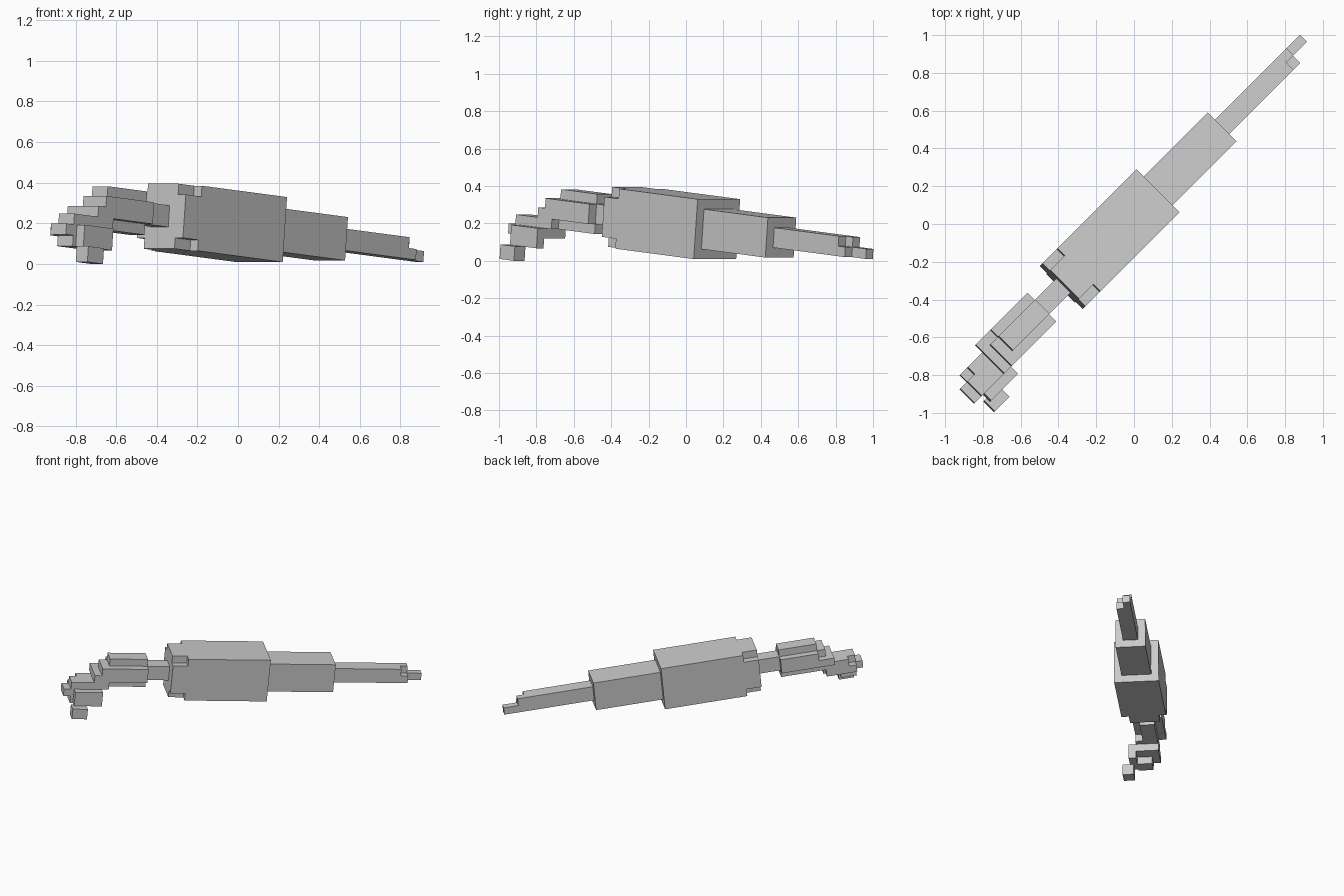
import bpy, bmesh, math
from mathutils import Matrix, Vector

if "Cube" in bpy.data.objects:
    bpy.data.objects.remove(bpy.data.objects["Cube"])

# Blocky creature lying diagonally, nose at -x -y, tail at +x +y, tilted down to the tail
P = math.atan(0.0938)
C, S, R = math.cos(P), math.sin(P), math.sqrt(0.5)
AXES = Matrix(((C * R, -R, S * R), (C * R, R, S * R), (-S, 0, C)))


def blocks(name, *boxes):
    """One object from boxes given as (u0, u1, t0, t1, w0, w1): along, across, up."""
    bm = bmesh.new()
    for u0, u1, t0, t1, w0, w1 in boxes:
        for v in bmesh.ops.create_cube(bm, size=1)["verts"]:
            p = Vector((u0 if v.co.x < 0 else u1, t0 if v.co.y < 0 else t1, w0 if v.co.z < 0 else w1))
            v.co = AXES @ p
    me = bpy.data.meshes.new(name)
    bm.to_mesh(me)
    bm.free()
    ob = bpy.data.objects.new(name, me)
    bpy.context.collection.objects.link(ob)
    return ob


V = 0.0536                      # block size
TC, WC = 0.034, 0.187           # centre line


def t(n): return TC + n * V


def w(n): return WC + n * V


# Body with its four front corners notched
blocks("body",
       (-0.412, 0.183, t(-3), t(3), w(-3), w(3)),
       (-0.52, -0.412, t(-2), t(2), w(-3), w(3)),
       (-0.52, -0.412, t(-3), t(3), w(-2), w(2)))

# Tail in narrowing sections with a stepped tip
blocks("tail_base", (0.183, 0.668, t(-2), t(2), w(-2), w(2)))
blocks("tail_end",
       (0.668, 1.158, t(-1), t(0), w(0), w(1)),
       (0.668, 1.212, t(0), t(1), w(0), w(1)),
       (0.668, 1.212, t(-1), t(0), w(-1), w(0)),
       (0.668, 1.318, t(0), t(1), w(-1), w(0)))

# Neck
blocks("neck", (-0.682, -0.52, t(-1), t(1), w(-1), w(1)))

# Back of the head: rounded bar
blocks("head_back",
       (-0.957, -0.682, t(-1), t(1), w(-2), w(2)),
       (-0.957, -0.682, t(-2), t(2), w(-1), w(1)))

# Brow steps going down to the snout
blocks("brow",
       (-1.015, -0.957, t(-2), t(1), w(0), w(1)),
       (-1.066, -0.957, t(-2), t(2), w(-1), w(0)))

# Snout layers
blocks("snout",
       (-1.23, -0.957, t(-2), t(0), w(-2), w(-1)),
       (-1.175, -0.957, t(0), t(1), w(-2), w(-1)),
       (-1.228, -1.008, t(0), t(1), w(-3), w(-2)),
       (-1.28, -1.008, t(-2), t(0), w(-3), w(-2)),
       (-1.228, -1.115, t(-2), t(0), w(-4), w(-3)))

# Cheek and the jaw hanging under it
blocks("cheek", (-1.207, -1.006, t(-3), t(-2), w(-4), w(-2)))
blocks("jaw", (-1.225, -1.116, t(-4), t(-2.5), -0.105, w(-4)))
